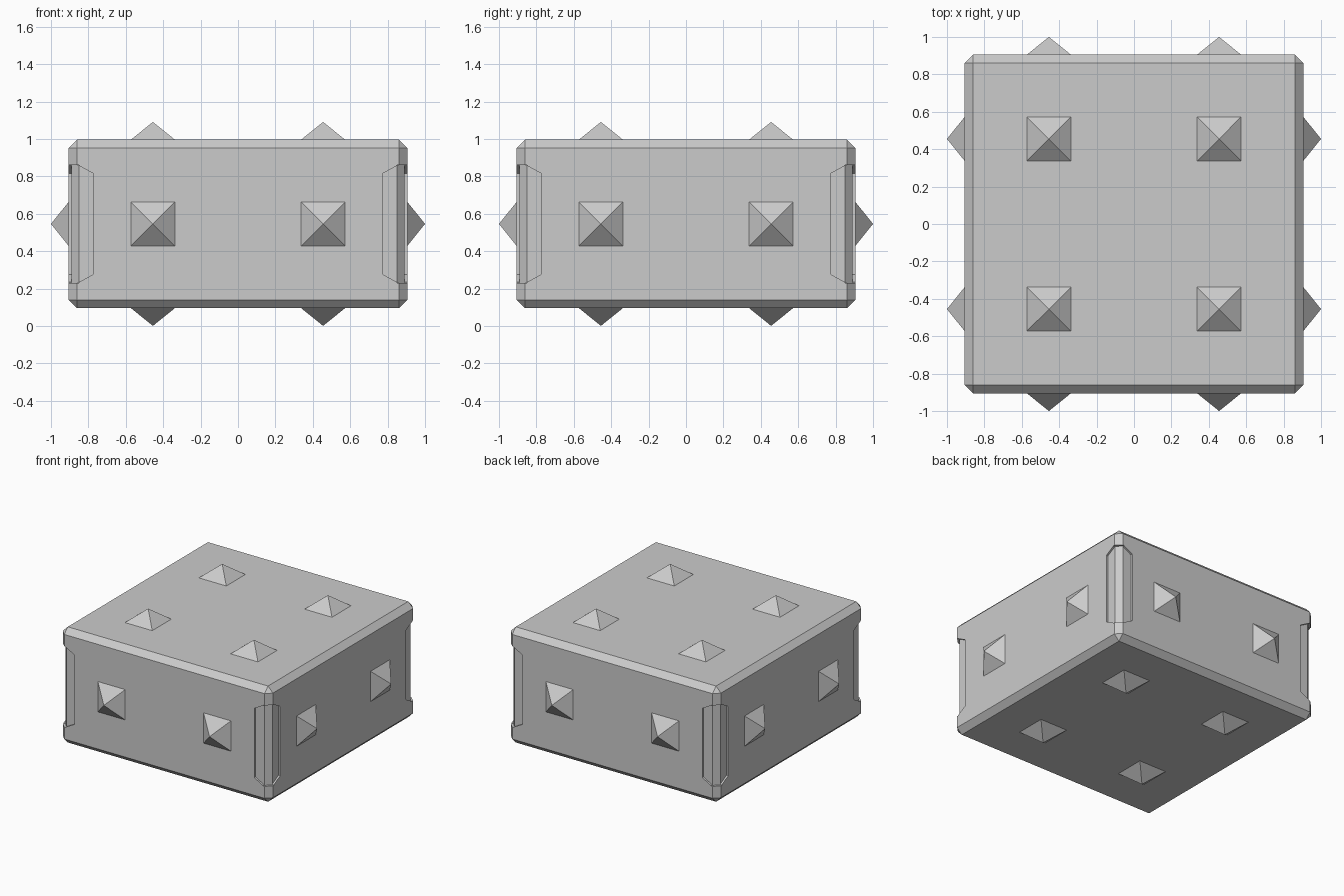
import bpy, bmesh
from math import pi
from mathutils import Matrix, Vector

if "Cube" in bpy.data.objects:
    bpy.data.objects.remove(bpy.data.objects["Cube"])

W, H, MID, CH = 0.905, 0.45, 0.546, 0.043   # half width, half height, centre z, chamfer
SPIKE, TIP, POS = 0.118, 0.095, 0.455       # spike half base, height, spacing
FLOOR, INNER = 0.891, 0.775                 # corner recess floor and inner edge


def make_object(name, bm):
    bmesh.ops.recalc_face_normals(bm, faces=bm.faces)
    mesh = bpy.data.meshes.new(name)
    bm.to_mesh(mesh)
    bm.free()
    obj = bpy.data.objects.new(name, mesh)
    bpy.context.collection.objects.link(obj)
    return obj


def prism(name, pts, depth, matrix):
    """Extrude a polygon along a depth vector, then place it."""
    bm = bmesh.new()
    face = bm.faces.new([bm.verts.new(p) for p in pts])
    ext = bmesh.ops.extrude_face_region(bm, geom=[face])
    verts = [v for v in ext["geom"] if isinstance(v, bmesh.types.BMVert)]
    bmesh.ops.translate(bm, verts=verts, vec=depth)
    bmesh.ops.transform(bm, matrix=matrix, verts=bm.verts)
    return make_object(name, bm)


# Chamfered block
bm = bmesh.new()
bmesh.ops.create_cube(bm, size=2, matrix=Matrix.Translation((0, 0, MID)) @ Matrix.Diagonal((W, W, H, 1)))
bmesh.ops.bevel(bm, geom=bm.edges[:], offset=CH, segments=1, affect='EDGES')
body = make_object("block_body", bm)

# Shallow recesses wrapping the four upright corners
side = [(1, -.315), (.857, -.315), (INNER, -.27), (INNER, .27), (.857, .315), (1, .315)]
edge = FLOOR - 0.04
cutters = []
for i in range(4):
    turn = Matrix.Translation((0, 0, MID)) @ Matrix.Rotation(i * pi / 2, 4, 'Z')
    cutters.append(prism("recess_cutter", [(FLOOR, y, z) for y, z in side], Vector((.1, 0, 0)), turn))
    cutters.append(prism("recess_cutter", [(x, FLOOR, z) for x, z in side], Vector((0, .1, 0)), turn))
    cutters.append(prism("recess_cutter",
                         [(FLOOR, edge, -.315), (1, edge, -.315), (1, 1, -.315),
                          (edge, 1, -.315), (edge, FLOOR, -.315)],
                         Vector((0, 0, .63)), turn))

bpy.context.view_layer.objects.active = body
for c in cutters:
    mod = body.modifiers.new("recess", 'BOOLEAN')
    mod.object, mod.operation, mod.solver = c, 'DIFFERENCE', 'EXACT'
    bpy.ops.object.modifier_apply(modifier=mod.name)
    bpy.data.objects.remove(c)

# Pyramid studs: four on top and bottom, two on each side
spots = []
for s in (-1, 1):
    for x in (-POS, POS):
        spots += [(Vector((x, y, s * H)), Vector((0, 0, s))) for y in (-POS, POS)]
        spots.append((Vector((x, s * W, 0)), Vector((0, s, 0))))
        spots.append((Vector((s * W, x, 0)), Vector((s, 0, 0))))

bm = bmesh.new()
for loc, n in spots:
    u = Vector((n.y, n.z, n.x))
    v = n.cross(u)
    c = loc + Vector((0, 0, MID))
    base = [bm.verts.new(c + SPIKE * (a * u + b * v)) for a, b in ((-1, -1), (1, -1), (1, 1), (-1, 1))]
    tip = bm.verts.new(c + n * TIP)
    bm.faces.new(base[::-1])
    for k in range(4):
        bm.faces.new((base[k], base[(k + 1) % 4], tip))
make_object("pyramid_studs", bm)
